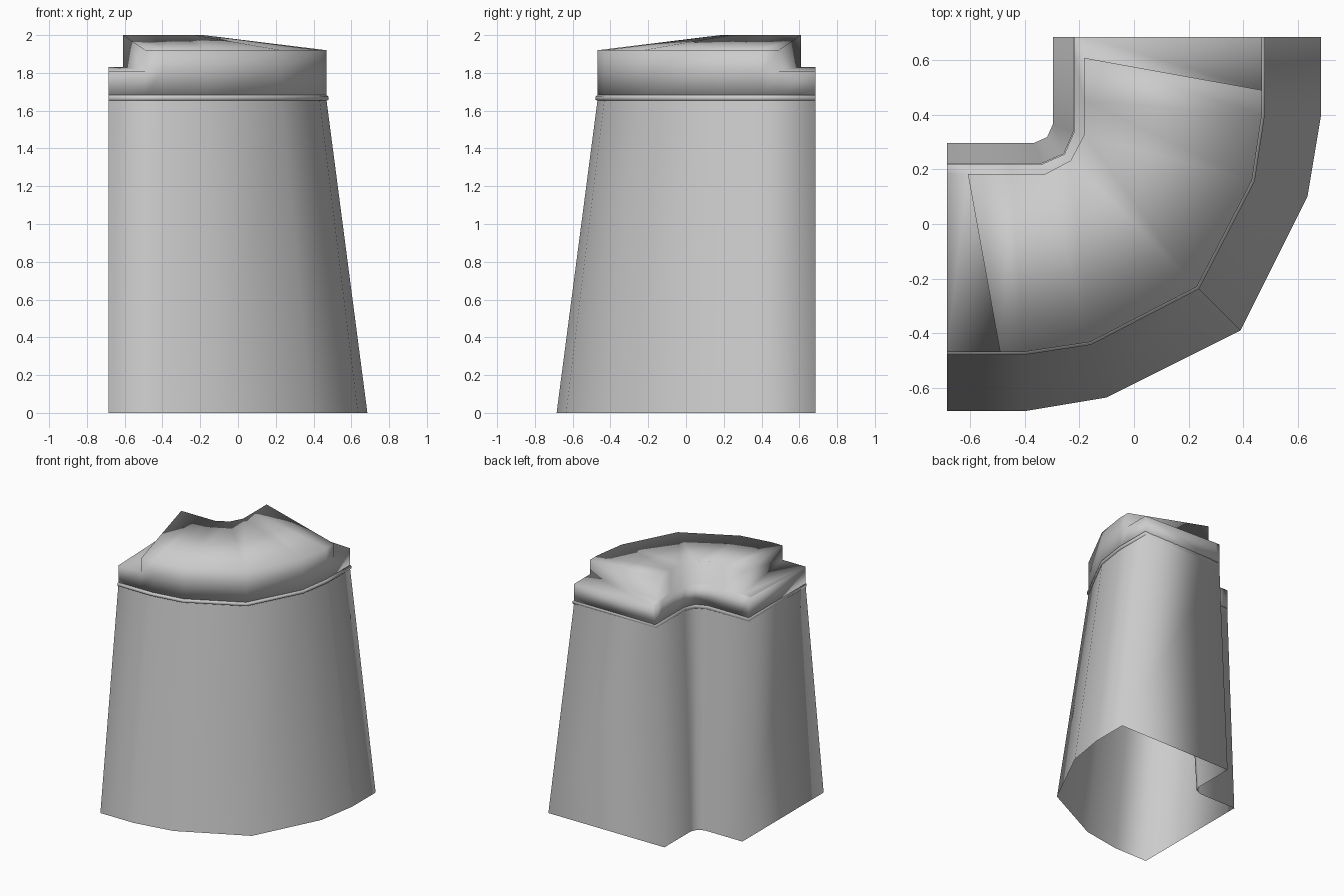
import bpy, bmesh

if "Cube" in bpy.data.objects:
    bpy.data.objects.remove(bpy.data.objects["Cube"])

E = 0.685  # end planes of the corner piece


def mirrored(half):
    """Complete a path across the diagonal x = -y (last point lies on it)."""
    return half + [(-y, -x) for x, y in reversed(half[:-1])]


def finish(name, bm):
    bmesh.ops.remove_doubles(bm, verts=bm.verts, dist=0.0005)
    bmesh.ops.recalc_face_normals(bm, faces=bm.faces)
    for f in bm.faces:
        f.smooth = True
    me = bpy.data.meshes.new(name)
    bm.to_mesh(me)
    bm.free()
    ob = bpy.data.objects.new(name, me)
    bpy.context.collection.objects.link(ob)
    return ob


def loft(name, rings, caps=False):
    """Skin a list of closed rings; optionally close first and last."""
    bm = bmesh.new()
    rows = [[bm.verts.new(p) for p in r] for r in rings]
    n = len(rows[0])
    for a, b in zip(rows, rows[1:]):
        for i in range(n):
            j = (i + 1) % n
            bm.faces.new((a[i], a[j], b[j], b[i]))
    if caps:
        bm.faces.new(rows[0])
        bm.faces.new(rows[-1])
    return finish(name, bm)


# plan outlines: outer and inner sides, at the foot and at the top of the wall
outer_foot = mirrored([(-E, -E), (-.40, -E), (-.10, -.635), (.39, -.39)])
outer_top = mirrored([(-E, -.468), (-.40, -.468), (-.16, -.432), (.23, -.23)])
inner_foot = mirrored([(-E, .297), (-.365, .297), (-.318, .318)])
inner_top = mirrored([(-E, .22), (-.335, .22), (-.255, .255)])
foot = outer_foot + inner_foot[::-1]
top = outer_top + inner_top[::-1]


def ring(t, z):
    return [(a[0] + (b[0] - a[0]) * t, a[1] + (b[1] - a[1]) * t, z)
            for a, b in zip(foot, top)]


# battered wall, open underneath
loft("wall", [ring(0, 0), ring(1, 1.66)])

# thin bead between wall and coping
loft("bead", [ring(1, 1.653), ring(.95, 1.658), ring(.95, 1.675), ring(1, 1.682)])


# coping: cross-sections swept round the corner, stepping up past each end
def section(o, ledge, i, high):
    zo, zi = (1.92, 2.0) if high else (1.81, 1.83)
    return [(*o, 1.678), (*o, 1.81), (*o, zo), (*i, zi), (*i, 1.83),
            (*ledge, 1.83), (*ledge, 1.678)]


stations = [
    ((-E, -.468), (-E, .22), (-E, .183), False),
    ((-.49, -.468), (-.608, .22), (-.608, .183), False),
    ((-.49, -.468), (-.608, .22), (-.608, .183), True),
    ((-.40, -.468), (-.45, .22), (-.45, .183), True),
    ((-.16, -.432), (-.335, .22), (-.325, .183), True),
    ((.23, -.23), (-.255, .255), (-.232, .232), True),
]
flip = [tuple((-p[1], -p[0]) for p in s[:3]) + (s[3],)
        for s in reversed(stations[:-1])]
loft("coping", [section(*s) for s in stations + flip], caps=True)
